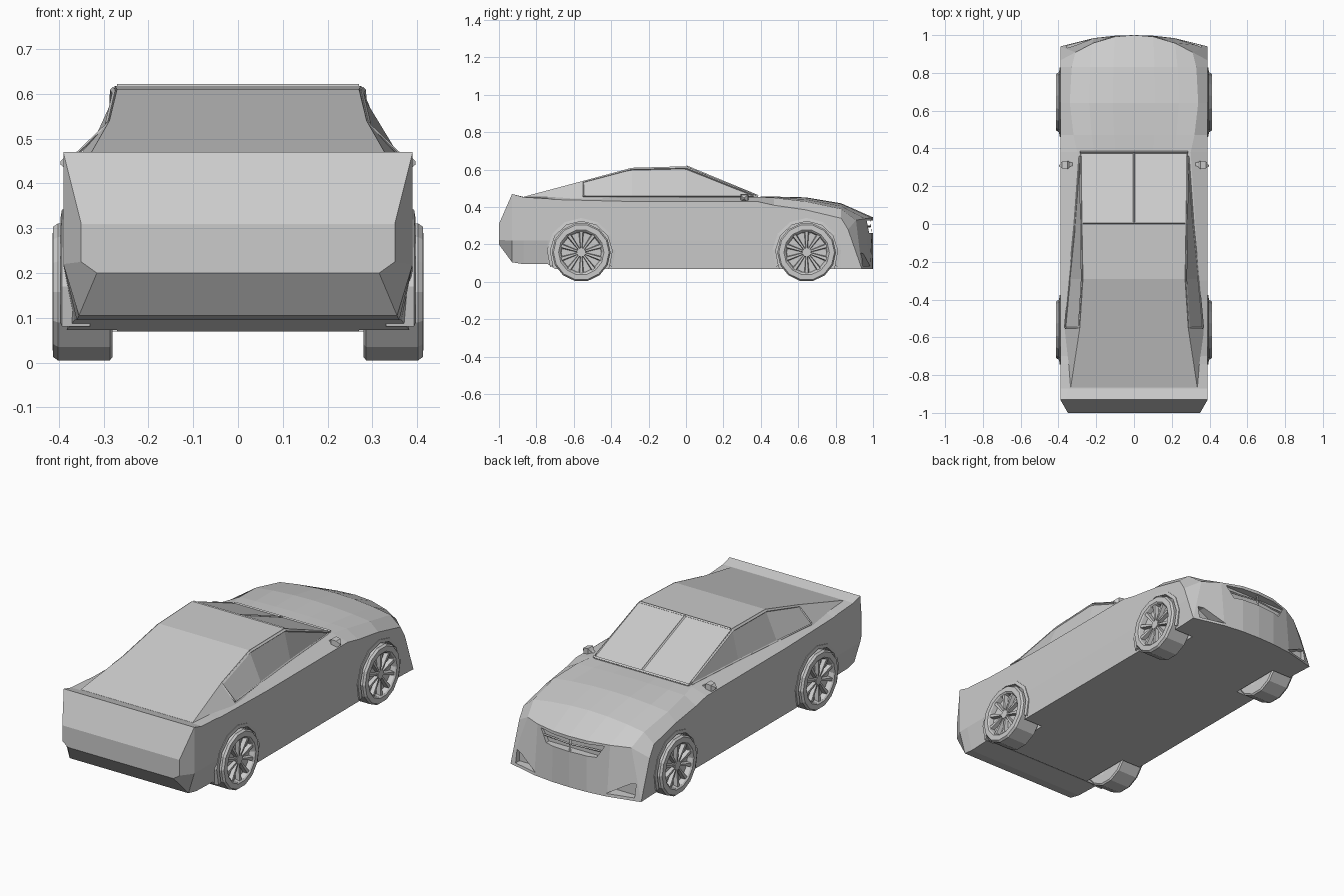
import bpy, bmesh
from math import sin, cos, pi, radians
from mathutils import Vector

if "Cube" in bpy.data.objects:
    bpy.data.objects.remove(bpy.data.objects["Cube"])


def make(name, verts, faces):
    bm = bmesh.new()
    vs = [bm.verts.new(v) for v in verts]
    for f in faces:
        bm.faces.new([vs[i] for i in f])
    bmesh.ops.recalc_face_normals(bm, faces=bm.faces)
    me = bpy.data.meshes.new(name)
    bm.to_mesh(me)
    bm.free()
    ob = bpy.data.objects.new(name, me)
    bpy.context.collection.objects.link(ob)
    return ob


def loft(name, rings, closed=False, paired_caps=False):
    """Skin equal-length rings; paired caps join point i to its opposite."""
    n, m = len(rings[0]), len(rings)
    faces = []
    for a in range(m if closed else m - 1):
        b = (a + 1) % m
        faces += [(a*n+i, a*n+(i+1) % n, b*n+(i+1) % n, b*n+i) for i in range(n)]
    if not closed:
        for o in (0, (m - 1) * n):
            if paired_caps:
                faces += [(o+i, o+i+1, o+n-2-i, o+n-1-i) for i in range(n//2 - 1)]
            else:
                faces.append(tuple(range(o, o + n)))
    return make(name, [p for r in rings for p in r], faces)


def strip(name, pts, r, along_x=False):
    """Thin four-sided trim strip through points."""
    d = Vector((0, r, 0)) if along_x else Vector((r, 0, 0))
    u = Vector((0, 0, r))
    return loft(name, [[Vector(p)+d, Vector(p)+u, Vector(p)-d, Vector(p)-u] for p in pts])


def cut(target, cutter):
    cutter.hide_render = True
    cutter.display_type = 'WIRE'
    m = target.modifiers.new("cut", 'BOOLEAN')
    m.object, m.operation, m.solver = cutter, 'DIFFERENCE', 'EXACT'


def prism_y(name, poly, y0, y1):
    return loft(name, [[(x, y, z) for x, z in poly] for y in (y0, y1)])


# Lower body: y, width, shoulder x, centre z, shoulder z, edge z, side z, floor x, floor z
stations = [
    (-1.00, .35, .33, .31, .31, .31, .225, .315, .20),
    (-.93, .39, .36, .47, .47, .47, .22, .355, .105),
    (-.87, .39, .345, .455, .455, .453, .22, .36, .095),
    (-.74, .39, .345, .455, .455, .445, .22, .365, .095),
    (-.70, .39, .345, .455, .455, .44, .22, .385, .07),
    (-.30, .39, .345, .455, .455, .43, .22, .385, .07),
    (.38, .39, .30, .455, .455, .43, .22, .385, .07),
    (.47, .39, .32, .456, .45, .41, .22, .385, .07),
    (.64, .39, .34, .452, .43, .385, .22, .385, .07),
    (.83, .39, .33, .42, .39, .34, .20, .385, .07),
    (1.00, .39, .31, .345, .33, .28, .20, .39, .07)]
rings = []
for y, w, xs, zc, zs, ze, zm, wb, zb in stations:
    half = [(xs*f, zc - (zc-zs)*f*f) for f in (.33, .7, 1)] + [(w, ze)]
    low = [(w, zm), (wb, zb), (xs*.7, zb), (xs*.33, zb)]
    top = [(-x, z) for x, z in half[::-1]] + [(0, zc)] + half
    bot = low + [(0, zb)] + [(-x, z) for x, z in low[::-1]]
    ring = []
    for x, z in top + bot:
        # the nose bows back toward its corners
        bow = (.06 + (z-.07)*.35) * (abs(x)/.39)**2.2 if y == 1 else 0
        ring.append((x, y - bow, z))
    rings.append(ring)
body = loft("lower_body", rings, paired_caps=True)

# Cabin: y, roof z, roof half width, base half width
cabin = [(.385, .458, .28, .285), (0, .618, .275, .315), (-.29, .61, .27, .345),
         (-.55, .54, .287, .37), (-.865, .456, .335, .345)]
loft("cabin", [[(-b, y, .445), (-t, y, z), (t, y, z), (b, y, .445)] for y, z, t, b in cabin])

# Windscreen frame
strip("windscreen_base", [(-.285, .38, .461), (.285, .38, .461)], .007, True)
strip("windscreen_header", [(-.27, .005, .616), (.27, .005, .616)], .006, True)
strip("windscreen_divider", [(0, .38, .461), (0, .005, .616)], .006)

# Wheel arches, flares and wheels
R, SIDES = .155, 14
for s, side in ((1, "right"), (-1, "left")):
    for yc, end in ((-.56, "rear"), (.645, "front")):
        def polar(x, r, a):
            return (s*x, yc + r*cos(a), .158 + r*sin(a))

        label = end + "_" + side
        cut(body, loft("arch_cutter_" + label, [
            [polar(x, .172, 2*pi*(i+.5)/14) for i in range(14)] for x in (.27, .47)]))
        loft("arch_flare_" + label, [
            [polar(x, r, radians(-25 + 230*i/8)) for x, r in
             ((.33, .166), (.396, .166), (.393, .184), (.33, .184))] for i in range(9)])
        # tyre and dished rim, turned about the axle
        prof = [(.28, .10), (.28, .147), (.286, R), (.402, R), (.413, .147),
                (.414, .12), (.408, .113), (.385, .106), (.383, .02), (.30, .02)]
        off = -pi/2 + pi/SIDES
        loft("wheel_" + label, [[polar(x, r*1.012, off + 2*pi*i/SIDES) for x, r in prof]
                                for i in range(SIDES)], closed=True)
        loft("hub_" + label, [[polar(x, r, 2*pi*i/10) for i in range(10)]
                              for x, r in ((.37, .027), (.402, .024))])
        for k in range(10):
            a = 2*pi*k/10 + pi/2

            def sec(r, h, x):
                d = h / r
                return [polar(.38, r, a-d), polar(x, r, a-d*.6),
                        polar(x, r, a+d*.6), polar(.38, r, a+d)]
            loft(f"spoke_{label}_{k}", [sec(.02, .006, .400), sec(.112, .014, .407)])

    # Side window frame
    strip("window_rail_" + side, [(s*t, y, z) for y, z, t in (
        (.36, .466, .283), (0, .609, .279), (-.29, .602, .274), (-.55, .533, .29))], .007)
    strip("window_sill_" + side, [(s*.287, .36, .458), (s*.313, 0, .458),
                                  (s*.342, -.29, .458), (s*.366, -.55, .458)], .005)
    strip("window_rear_post_" + side, [(s*.291, -.55, .532), (s*.366, -.55, .46)], .005, True)

    # Door mirror
    loft("mirror_" + side, [[(s*x, y + dy, z + dz) for dy, dz in
                             ((-h, -h), (h, -h), (h, h), (-h, h))]
                            for x, y, z, h in ((.31, .32, .435, .006), (.34, .315, .443, .012),
                                               (.352, .313, .447, .022), (.38, .313, .447, .018),
                                               (.396, .308, .446, .004))])

    # Lower bumper intake
    cut(body, prism_y("intake_cutter_" + side, [
        (s*.21, .085), (s*.355, .085), (s*.355, .155), (s*.325, .15)], .915, 1.1))

# Grille opening with surround and centre bar
grille = [(-.19, .327), (.19, .327), (.15, .262), (-.15, .262)]
cut(body, prism_y("grille_cutter", grille, .955, 1.1))
strip("grille_divider", [(0, .985, .33), (0, .992, .26)], .006)
strip("grille_bar", [(-.17, .967, .297), (0, .985, .297), (.17, .967, .297)], .005, True)
